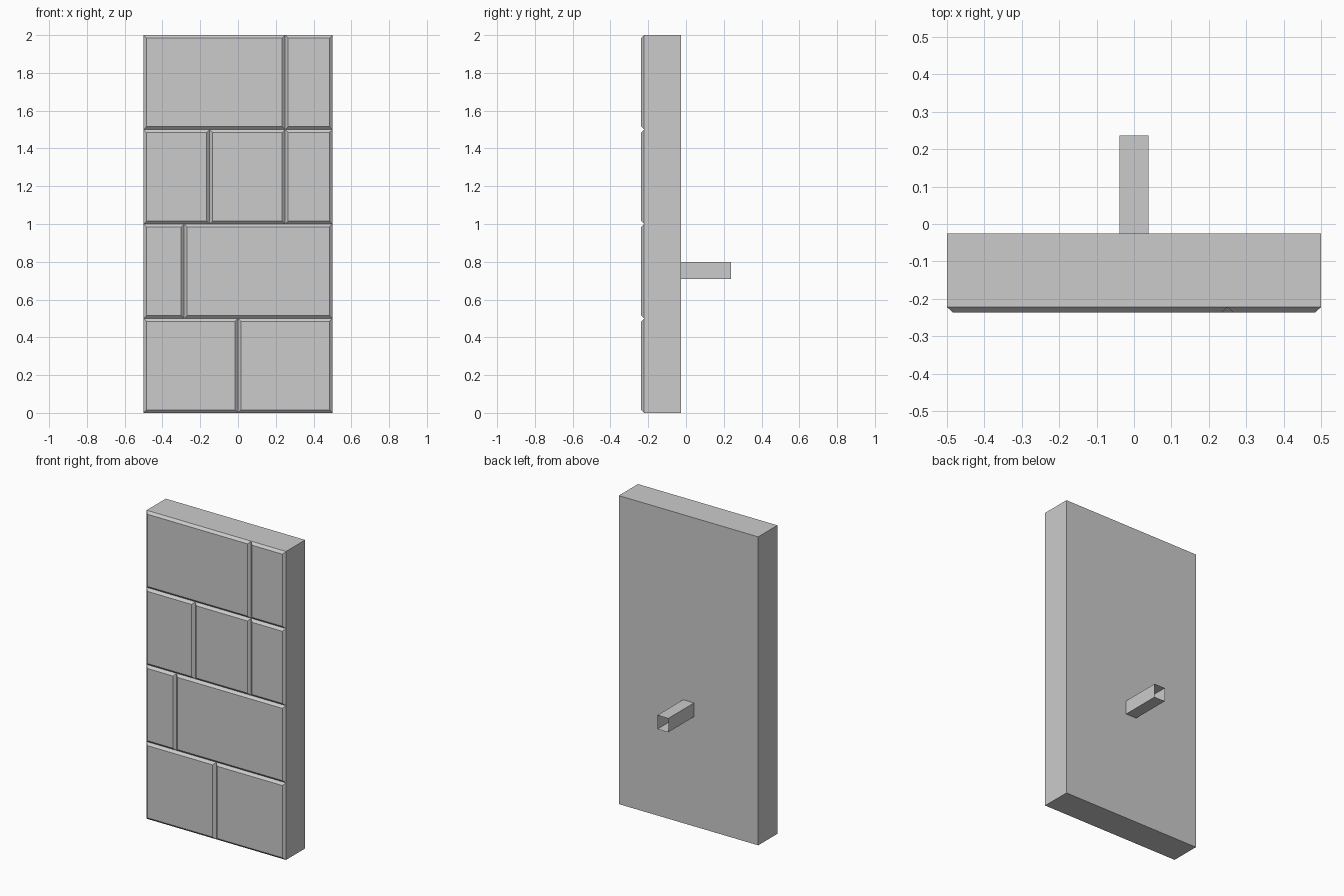
import bpy, bmesh

if "Cube" in bpy.data.objects:
    bpy.data.objects.remove(bpy.data.objects["Cube"])

BACK, SEAM, FRONT = -0.026, -0.222, -0.237


def loft(name, rings, cap_start=False, cap_end=False):
    """Skin rectangular rings (x0, x1, z0, z1, y) running along y."""
    bm = bmesh.new()
    loops = []
    for x0, x1, z0, z1, y in rings:
        loops.append([bm.verts.new((x, y, z)) for x, z in
                      ((x0, z0), (x1, z0), (x1, z1), (x0, z1))])
    for a, b in zip(loops, loops[1:]):
        for i in range(4):
            j = (i + 1) % 4
            bm.faces.new((a[i], a[j], b[j], b[i]))
    if cap_start:
        bm.faces.new(loops[0][::-1])
    if cap_end:
        bm.faces.new(loops[-1])
    # Rings run from back or front: orient the walls outward from the axis
    first = bm.faces[:] if not hasattr(bm.faces, "ensure_lookup_table") else list(bm.faces)
    if rings[-1][4] > rings[0][4]:
        bmesh.ops.reverse_faces(bm, faces=first)
    mesh = bpy.data.meshes.new(name)
    bm.to_mesh(mesh)
    bm.free()
    obj = bpy.data.objects.new(name, mesh)
    bpy.context.collection.objects.link(obj)
    return obj


# Wall slab, its front is covered by the stones
loft("wall_slab", [(-0.5, 0.5, 0, 2, BACK), (-0.5, 0.5, 0, 2, SEAM)], cap_start=True)

# Open-ended rectangular peg on the back
loft("back_peg", [(-0.039, 0.039, 0.71, 0.80, BACK), (-0.039, 0.039, 0.71, 0.80, 0.237)])

# Courses of chamfered stones, bottom to top
courses = [(-0.5, 0, 0.5), (-0.5, -0.285, 0.5),
           (-0.5, -0.15, 0.25, 0.5), (-0.5, 0.25, 0.5)]
chamfer = [(0, SEAM), (0.016, FRONT)]
for row, cuts in enumerate(courses):
    z0, z1 = row * 0.5, row * 0.5 + 0.5
    for col, (x0, x1) in enumerate(zip(cuts, cuts[1:])):
        loft(f"stone_{row}_{col}",
             [(x0 + d, x1 - d, z0 + d, z1 - d, y) for d, y in chamfer], cap_end=True)
